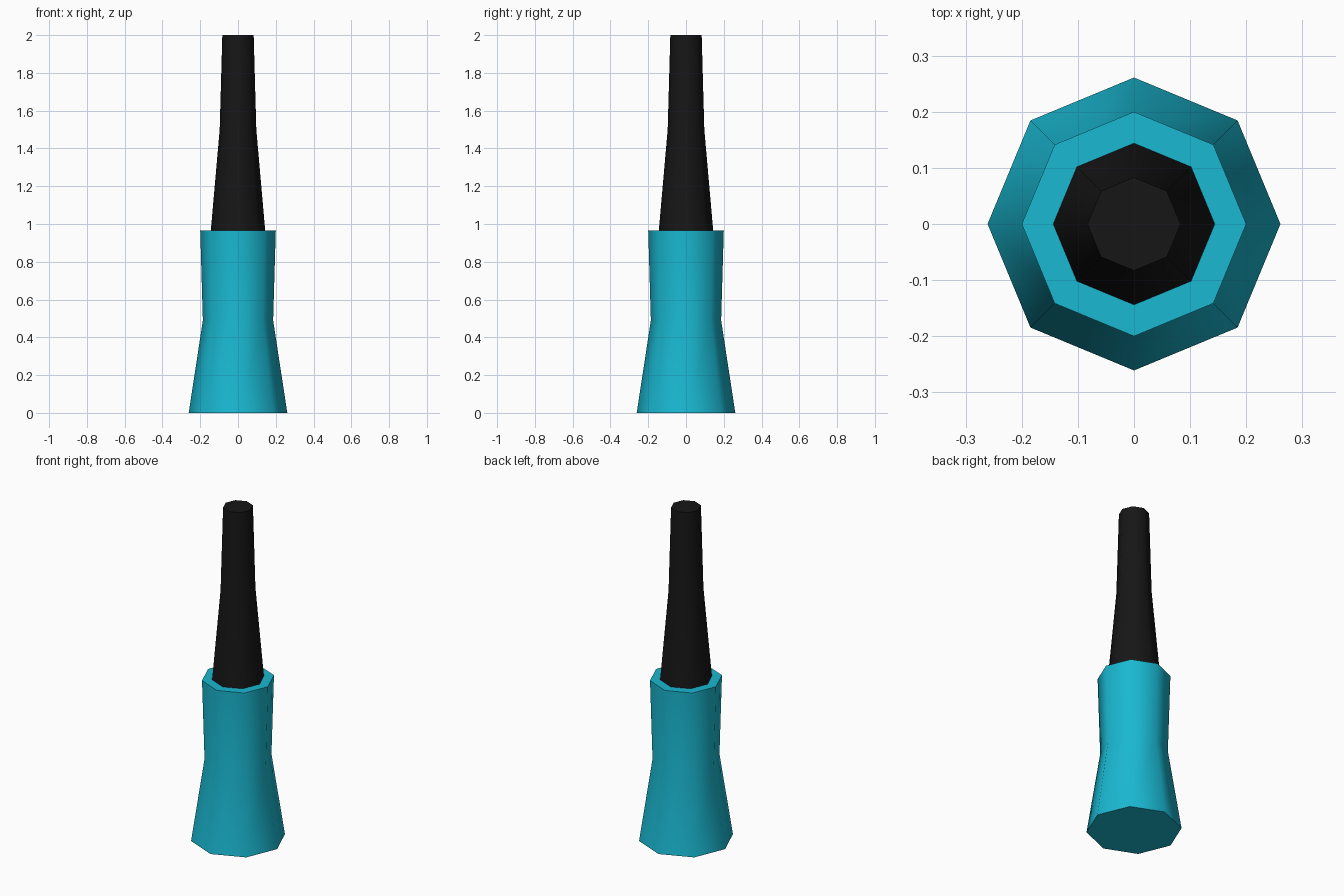
import bpy, bmesh, math

if "Cube" in bpy.data.objects:
    bpy.data.objects.remove(bpy.data.objects["Cube"])

SIDES = 8


def material(name, color):
    mat = bpy.data.materials.new(name)
    mat.diffuse_color = color
    mat.use_nodes = True
    mat.node_tree.nodes["Principled BSDF"].inputs["Base Color"].default_value = mat.diffuse_color
    return mat


def lathe(name, profile, mat, cap_bottom=True):
    """Octagonal turned part from (radius, height) pairs, corners on the axes."""
    bm = bmesh.new()
    rings = []
    for r, z in profile:
        rings.append([bm.verts.new((r * math.cos(math.tau * i / SIDES),
                                    r * math.sin(math.tau * i / SIDES), z))
                      for i in range(SIDES)])
    for low, high in zip(rings, rings[1:]):
        for i in range(SIDES):
            j = (i + 1) % SIDES
            bm.faces.new((low[i], low[j], high[j], high[i]))
    bm.faces.new(rings[-1])
    if cap_bottom:
        bm.faces.new(rings[0][::-1])
    mesh = bpy.data.meshes.new(name)
    bm.to_mesh(mesh)
    bm.free()
    mesh.materials.append(mat)
    obj = bpy.data.objects.new(name, mesh)
    bpy.context.collection.objects.link(obj)
    # Soft sides, crisp rims
    bpy.ops.object.select_all(action='DESELECT')
    obj.select_set(True)
    bpy.context.view_layer.objects.active = obj
    bpy.ops.object.shade_smooth_by_angle(angle=math.radians(60))
    return obj


teal = material("teal", (0.01, 0.48, 0.64, 1))
black = material("black", (0.008, 0.008, 0.008, 1))

# Flared bottle with a narrow waist
lathe("bottle", [(0.261, 0), (0.186, 0.49), (0.2, 0.965)], teal)

# Tapered cap standing on the bottle's shoulder
lathe("cap", [(0.144, 0.965), (0.097, 1.5), (0.083, 2.0)], black, cap_bottom=False)
